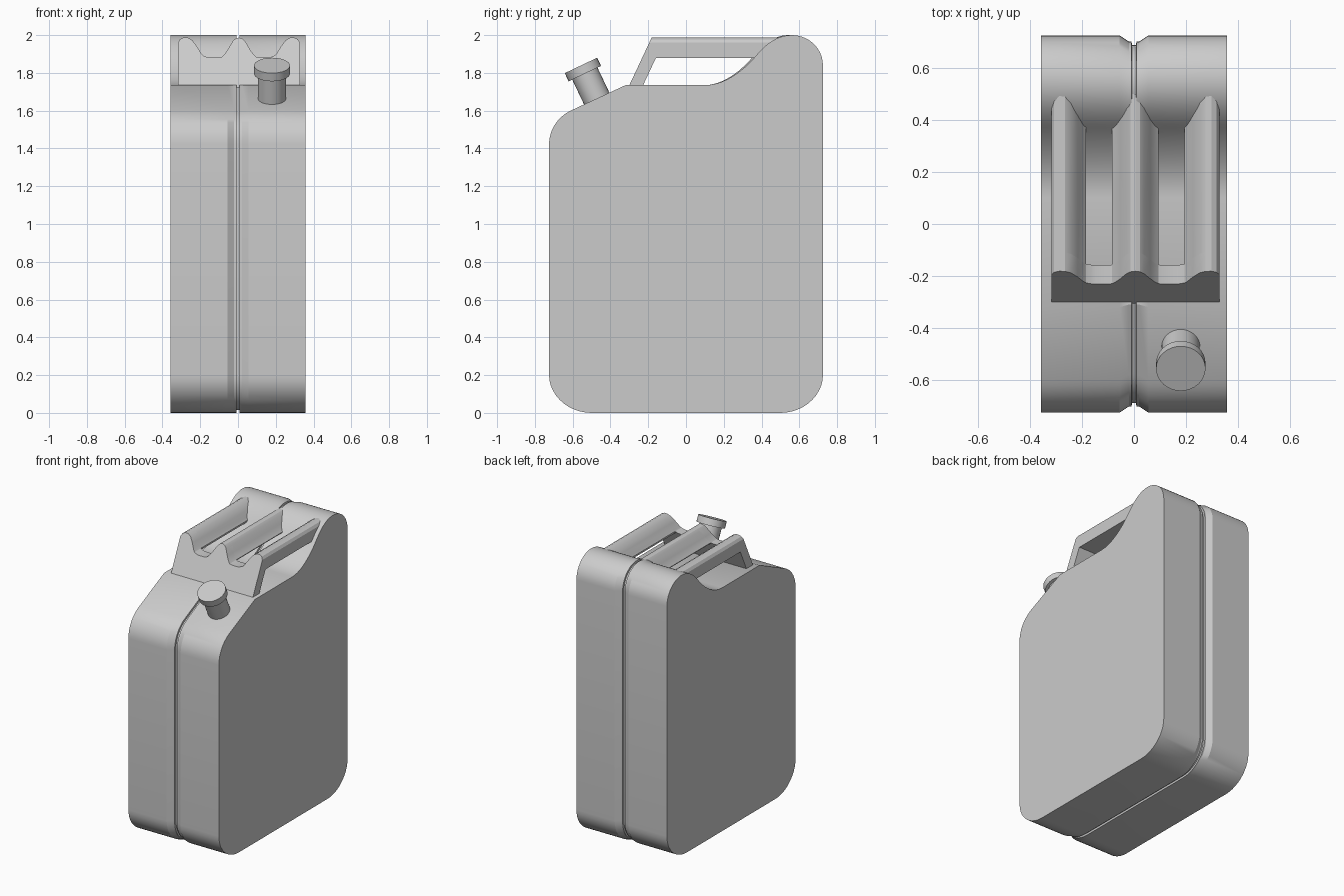
import bpy, bmesh, math
from mathutils import Vector
from mathutils.geometry import interpolate_bezier

if "Cube" in bpy.data.objects:
    bpy.data.objects.remove(bpy.data.objects["Cube"])


def loft(name, rings, angle=25):
    """Join equal-length closed rings into a capped solid."""
    bm = bmesh.new()
    vs = [[bm.verts.new(p) for p in ring] for ring in rings]
    n = len(vs[0])
    for a, b in zip(vs, vs[1:]):
        for i in range(n):
            j = (i + 1) % n
            bm.faces.new((a[i], a[j], b[j], b[i]))
    bm.faces.new(vs[0])
    bm.faces.new(vs[-1])
    bmesh.ops.recalc_face_normals(bm, faces=bm.faces)
    me = bpy.data.meshes.new(name)
    bm.to_mesh(me)
    bm.free()
    me.shade_smooth()
    me.set_sharp_from_angle(angle=math.radians(angle))
    ob = bpy.data.objects.new(name, me)
    bpy.context.collection.objects.link(ob)
    return ob


# side outline of the can (y, z), counter-clockwise from the bottom edge
curves = [
    ((0.50, 0), (0.62, 0), (0.725, 0.09), (0.725, 0.20)),
    ((0.725, 1.84), (0.725, 1.93), (0.65, 2.0), (0.56, 2.0)),
    ((0.56, 2.0), (0.48, 2.0), (0.42, 1.95), (0.37, 1.89)),
    ((0.37, 1.89), (0.31, 1.82), (0.21, 1.735), (0.10, 1.735)),
    ((-0.32, 1.735),),
    ((-0.60, 1.605), (-0.68, 1.57), (-0.725, 1.50), (-0.725, 1.42)),
    ((-0.725, 0.20), (-0.725, 0.09), (-0.62, 0), (-0.50, 0)),
]
outline = []
for c in curves:
    pts = [Vector(p) for p in c]
    if len(pts) == 4:
        pts = [Vector(p[:2]) for p in interpolate_bezier(*[p.to_3d() for p in pts], 12)]
    for p in pts:
        if not outline or (p - outline[-1]).length > 1e-4:
            outline.append(p)


def section(x, y_scale=1.0, inset=0.0):
    ring, n = [], len(outline)
    for i, p in enumerate(outline):
        t = (p - outline[i - 1]).normalized() + (outline[(i + 1) % n] - p).normalized()
        t.normalize()
        q = p + Vector((-t.y, t.x)) * inset
        ring.append((x, q.x * y_scale, q.y))
    return ring


# body: two halves meeting at a shallow groove with a narrow seam
half = [(0.357, 1, 0), (0.055, 1, 0), (0.02, 0.968, 0), (0.009, 0.968, 0), (0.008, 0.968, 0.014)]
steps = [(-x, s, d) for x, s, d in half] + half[::-1]
loft("can_body", [section(*s) for s in steps])

# handle: wavy front plate and three bars sharing the same humps (x, z)
MID = 0.005
side_hump = [(-0.318, 1.96), (-0.307, 1.978), (-0.288, 1.987), (-0.265, 1.986), (-0.243, 1.974),
             (-0.217, 1.94), (-0.195, 1.903), (-0.185, 1.892)]
valley = [(-0.165, 1.884), (-0.148, 1.881), (-0.105, 1.881)]
mid_half = [(-0.085, 1.885), (-0.07, 1.9), (-0.053, 1.925), (-0.028, 1.968), (-0.013, 1.982)]


def flip(pts):
    return [(2 * MID - x, z) for x, z in reversed(pts)]


def slant(z):
    return -0.30 + 0.47 * (z - 1.735)


mid_hump = mid_half + [(MID, 1.987)] + flip(mid_half)
left = side_hump + valley
wave = [(-0.318, 1.72)] + left + mid_hump + flip(left) + [(2 * MID + 0.318, 1.72)]
loft("handle_front_plate", [[(x, slant(z) + d, z) for x, z in wave] for d in (0, 0.073)])


def bar(name, hump):
    prof = [(hump[0][0], 1.88)] + hump + [(hump[-1][0], 1.88)]
    loft(name, [[(x, slant(z) + 0.03, z) for x, z in prof],
                [(x, 0.50 if z > 1.9 else 0.40, z) for x, z in prof]])


bar("handle_bar_left", side_hump)
bar("handle_bar_middle", mid_hump)
bar("handle_bar_right", flip(side_hump))

# spout and cap, square to the sloping shoulder
base = Vector((0.18, -0.474, 1.667))
axis = Vector((0, -0.43, 0.903)).normalized()
u, w = Vector((1, 0, 0)), axis.cross(Vector((1, 0, 0)))


def turned(name, profile):
    rings = []
    for r, h in profile:
        rings.append([base + axis * h + (u * math.cos(a) + w * math.sin(a)) * r
                      for a in (2 * math.pi * i / 32 for i in range(32))])
    loft(name, rings)


turned("spout_neck", [(0.074, -0.04), (0.074, 0.15)])
turned("spout_cap", [(0.095, 0.143), (0.095, 0.191)])
